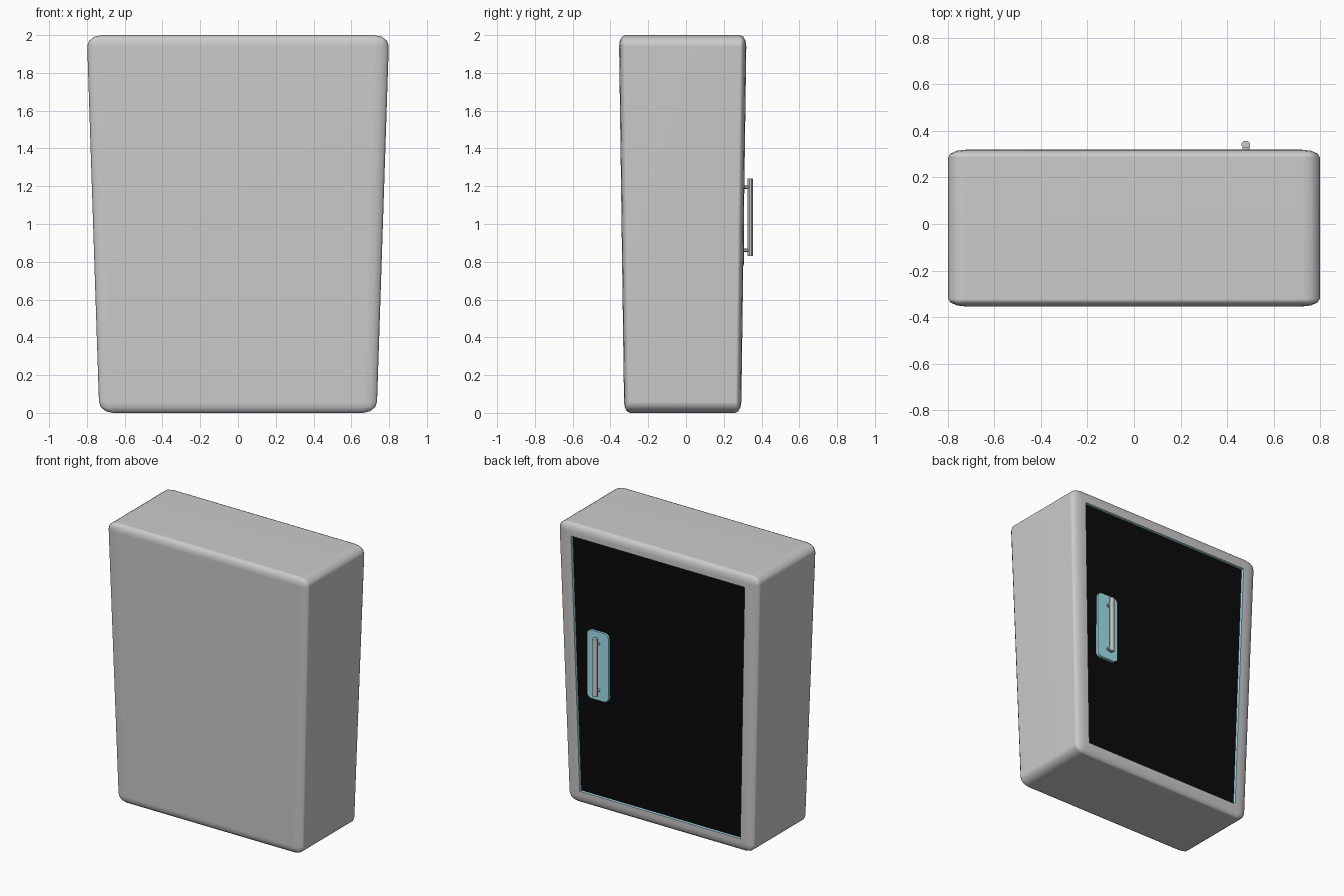
import bpy, bmesh, math
from mathutils import Vector, Matrix

if "Cube" in bpy.data.objects:
    bpy.data.objects.remove(bpy.data.objects["Cube"])


def material(name, rgb):
    m = bpy.data.materials.new(name)
    m.diffuse_color = (*rgb, 1)
    m.use_nodes = True
    m.node_tree.nodes["Principled BSDF"].inputs["Base Color"].default_value = m.diffuse_color
    return m


black = material("black_glass", (0.003, 0.003, 0.003))
teal = material("teal_trim", (0.35, 0.75, 0.85))


def finish(bm, name, mats=(), angle=40):
    me = bpy.data.meshes.new(name)
    bm.to_mesh(me)
    bm.free()
    ob = bpy.data.objects.new(name, me)
    bpy.context.collection.objects.link(ob)
    for m in mats:
        me.materials.append(m)
    bpy.ops.object.select_all(action='DESELECT')
    ob.select_set(True)
    bpy.context.view_layer.objects.active = ob
    bpy.ops.object.shade_smooth_by_angle(angle=math.radians(angle))
    return ob


def add_cylinder(bm, centre, radius, depth, rot, stretch, sides=8):
    mat = (Matrix.Translation(centre) @ Matrix.Diagonal((*stretch, 1))
           @ rot @ Matrix.Rotation(math.pi / sides, 4, 'Z'))
    bmesh.ops.create_cone(bm, cap_ends=True, segments=sides, radius1=radius,
                          radius2=radius, depth=depth, matrix=mat)


# Cabinet body: rounded box with a recessed dark door, tapered to the base
bm = bmesh.new()
bmesh.ops.create_cube(bm, size=1)
bmesh.ops.scale(bm, verts=bm.verts, vec=(1, 1, 1.7))
bmesh.ops.bevel(bm, geom=bm.edges[:], offset=0.05, segments=3, profile=0.5,
                affect='EDGES')
bmesh.ops.scale(bm, verts=bm.verts, vec=(1.6, 0.675, 2 / 1.7))
bmesh.ops.translate(bm, verts=bm.verts, vec=(0, 0, 1))
bm.normal_update()
door = max(bm.faces, key=lambda f: f.calc_center_median().y)
bmesh.ops.inset_region(bm, faces=[door], thickness=0.043)
walls = bmesh.ops.inset_region(bm, faces=[door], thickness=0.001, depth=-0.02)
for f in walls["faces"]:
    f.material_index = 1
door.material_index = 2
for v in bm.verts:
    k = 0.918 + 0.082 * v.co.z / 2
    v.co.x *= k
    v.co.y = v.co.y * k - 0.0175
grey = material("grey_body", (0.8, 0.8, 0.8))
body = finish(bm, "cabinet_body", (grey, teal, black))
wn = body.modifiers.new("weighted_normals", 'WEIGHTED_NORMAL')
wn.keep_sharp = True

# Handle backing plate: rounded rectangle
bm = bmesh.new()
cx, cz, hw, hh, r = 0.485, 1.03, 0.085, 0.245, 0.035
ring = []
for i, (sx, sz) in enumerate(((1, 1), (-1, 1), (-1, -1), (1, -1))):
    for j in range(5):
        a = math.radians(90 * i + 22.5 * j)
        ring.append(bm.verts.new((cx + sx * (hw - r) + r * math.cos(a), 0.275,
                                  cz + sz * (hh - r) + r * math.sin(a))))
face = bm.faces.new(ring)
ext = bmesh.ops.extrude_face_region(bm, geom=[face], use_keep_orig=True)
bmesh.ops.translate(bm, vec=(0, 0.031, 0), verts=[
    v for v in ext["geom"] if isinstance(v, bmesh.types.BMVert)])
bmesh.ops.recalc_face_normals(bm, faces=bm.faces)
finish(bm, "handle_plate", (teal,))

# Door handle: upright bar on two short posts
bm = bmesh.new()
add_cylinder(bm, Vector((0.48, 0.341, 1.035)), 0.016, 0.41,
             Matrix.Identity(4), (1.25, 1, 1))
for z in (0.86, 1.195):
    add_cylinder(bm, Vector((0.48, 0.315, z)), 0.01, 0.05,
                 Matrix.Rotation(math.pi / 2, 4, 'X'), (1.6, 1, 1))
finish(bm, "door_handle", angle=50)
